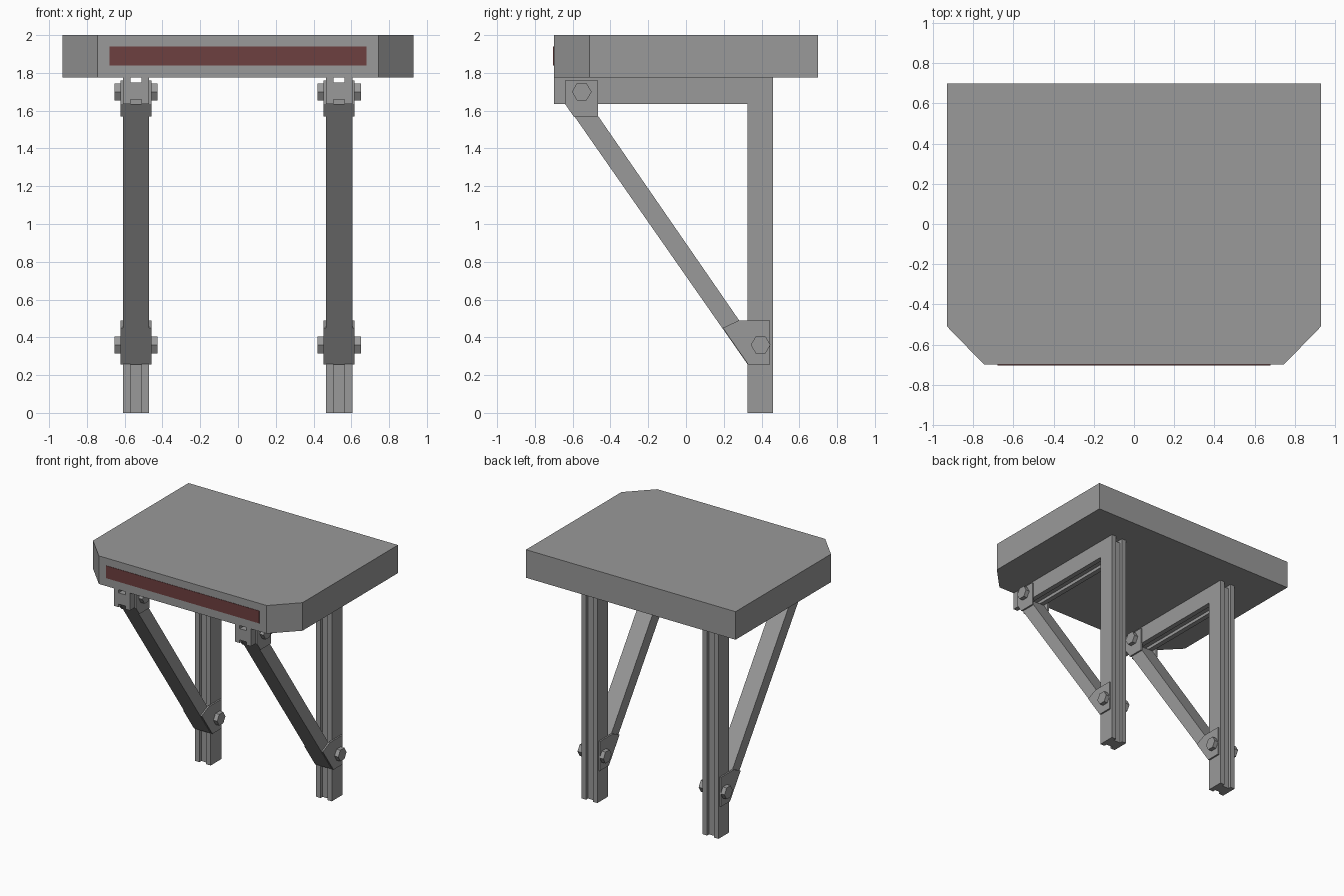
import bpy, bmesh, math
from mathutils import Matrix

cube = bpy.data.objects.get("Cube")
if cube:
    bpy.data.objects.remove(cube, do_unlink=True)


def material(name, rgb):
    m = bpy.data.materials.new(name)
    m.use_nodes = True
    m.diffuse_color = (*rgb, 1)
    m.node_tree.nodes["Principled BSDF"].inputs["Base Color"].default_value = (*rgb, 1)
    return m


GREY = material("grey metal", (0.32, 0.32, 0.32))
RED = material("dark red", (0.155, 0.05, 0.05))


def make_object(name, bm, mat):
    bmesh.ops.recalc_face_normals(bm, faces=bm.faces)
    mesh = bpy.data.meshes.new(name)
    bm.to_mesh(mesh)
    bm.free()
    mesh.materials.append(mat)
    obj = bpy.data.objects.new(name, mesh)
    bpy.context.collection.objects.link(obj)
    return obj


def prism(name, points, low, high, axis, mat=GREY):
    """Extrude an outline: (y, z) along x, or (x, y) along z."""
    bm = bmesh.new()
    place = (lambda a, b, t: (t, a, b)) if axis == "x" else (lambda a, b, t: (a, b, t))
    face = bm.faces.new([bm.verts.new(place(a, b, low)) for a, b in points])
    new = bmesh.ops.extrude_face_region(bm, geom=[face])["geom"]
    offset = place(0, 0, high - low)
    bmesh.ops.translate(bm, vec=offset, verts=[v for v in new if isinstance(v, bmesh.types.BMVert)])
    return make_object(name, bm, mat)


def bolt(name, x, y, z):
    """Hexagonal bolt head with a point at the top, lying along x."""
    bm = bmesh.new()
    bmesh.ops.create_cone(bm, cap_ends=True, segments=6, radius1=0.052, radius2=0.052, depth=0.036)
    turn = Matrix.Rotation(math.pi / 2, 4, "Y")
    bmesh.ops.transform(bm, matrix=Matrix.Translation((x, y, z)) @ turn, verts=bm.verts)
    return make_object(name, bm, GREY)


def corner_outline(inset):
    """Outline of the post and arm, shrunk by the groove depth."""
    i = inset
    return [(-0.70, 1.635 + i), (0.325 + i, 1.635 + i), (0.325 + i, 0), (0.46 - i, 0),
            (0.46 - i, 1.775 - i), (-0.70, 1.775 - i)]


# Slab with two clipped front corners and its inlaid front strip
prism("top_slab", [(-0.93, 0.70), (-0.93, -0.51), (-0.745, -0.70), (0.745, -0.70),
                   (0.93, -0.51), (0.93, 0.70)], 1.775, 2.0, "z")
prism("front_strip", [(-0.68, -0.703), (0.68, -0.703), (0.68, -0.699), (-0.68, -0.699)],
      1.84, 1.94, "z", RED)

strut = [(-0.637, 1.636), (-0.51, 1.636), (0.326, 0.425), (0.326, 0.257)]
upper_plate = [(-0.64, 1.76), (-0.64, 1.635), (-0.595, 1.57), (-0.465, 1.57), (-0.465, 1.76)]
lower_plate = [(0.195, 0.45), (0.28, 0.49), (0.445, 0.49), (0.445, 0.255), (0.33, 0.255)]

# Two supporting brackets
for side, cx in (("right", -0.54), ("left", 0.535)):
    prism(f"{side}_bracket_web", corner_outline(0.025), cx - 0.031, cx + 0.031, "x")
    prism(f"{side}_strut", strut, cx - 0.07, cx + 0.07, "x")
    for label, s in (("inner", -math.copysign(1, cx)), ("outer", math.copysign(1, cx))):
        def span(a, b):
            return sorted((cx + s * a, cx + s * b))
        prism(f"{side}_{label}_flange", corner_outline(0), *span(0.03, 0.07), "x")
        prism(f"{side}_{label}_upper_plate", upper_plate, *span(0.068, 0.082), "x")
        prism(f"{side}_{label}_lower_plate", lower_plate, *span(0.068, 0.082), "x")
        bolt(f"{side}_{label}_upper_bolt", cx + s * 0.097, -0.552, 1.70)
        bolt(f"{side}_{label}_lower_bolt", cx + s * 0.097, 0.395, 0.36)
